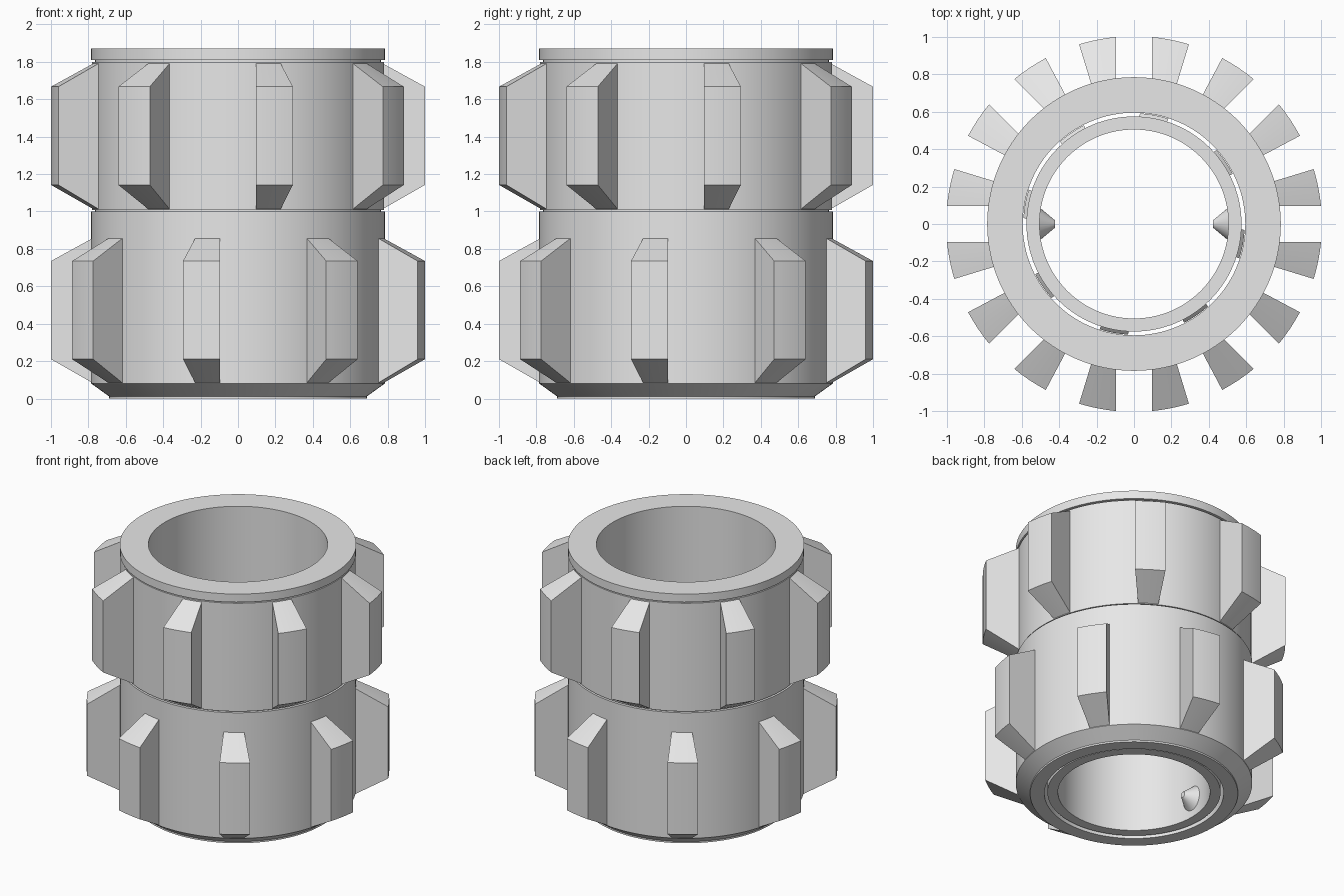
import bpy, bmesh, math
from mathutils import Matrix

cube = bpy.data.objects.get("Cube")
if cube:
    bpy.data.objects.remove(cube, do_unlink=True)

grey = bpy.data.materials.new("light_grey")
grey.use_nodes = True
grey.diffuse_color = (0.8, 0.8, 0.8, 1)
grey.node_tree.nodes["Principled BSDF"].inputs["Base Color"].default_value = (0.8, 0.8, 0.8, 1)


def make_object(name, bm):
    """Turn a bmesh into a grey object with smooth curves and sharp edges."""
    bmesh.ops.recalc_face_normals(bm, faces=bm.faces)
    mesh = bpy.data.meshes.new(name)
    bm.to_mesh(mesh)
    bm.free()
    mesh.materials.append(grey)
    obj = bpy.data.objects.new(name, mesh)
    bpy.context.collection.objects.link(obj)
    bpy.ops.object.select_all(action='DESELECT')
    obj.select_set(True)
    bpy.context.view_layer.objects.active = obj
    bpy.ops.object.shade_smooth_by_angle(angle=math.radians(25))
    return obj


def skin(bm, rows, closed):
    """Bridge equal rows of points; each row is a closed loop."""
    rows = [[bm.verts.new(p) for p in row] for row in rows]
    n = len(rows[0])
    for i in range(len(rows) if closed else len(rows) - 1):
        a, b = rows[i], rows[(i + 1) % len(rows)]
        for j in range(n):
            k = (j + 1) % n
            bm.faces.new((a[j], a[k], b[k], b[j]))
    if not closed:
        bm.faces.new(rows[0])
        bm.faces.new(rows[-1])


def lathe(name, profile, segments=128):
    """Revolve a closed (radius, z) profile about the z axis."""
    bm = bmesh.new()
    angles = [math.tau * i / segments for i in range(segments)]
    skin(bm, [[(r * math.cos(a), r * math.sin(a), z) for r, z in profile] for a in angles], True)
    return make_object(name, bm)


def fins(name, profile, side, offset, end_angle, turn=0, steps=6):
    """Eight bevelled fins: one wall at a fixed offset, the other wall radial."""
    for i in range(8):
        bm = bmesh.new()
        rows = []
        for s in range(steps + 1):
            row = []
            for r, z in profile:
                start = math.asin(offset / r)
                a = start + (end_angle - start) * s / steps
                row.append((side * r * math.sin(a), -r * math.cos(a), z))
            rows.append(row)
        skin(bm, rows, False)
        bmesh.ops.rotate(bm, verts=bm.verts, matrix=Matrix.Rotation(turn + i * math.tau / 8, 3, 'Z'))
        make_object(f"{name}_{i + 1}", bm)


# Housing: chamfered foot, two drums split by a groove, and a top collar
BORE, BODY, GROOVE = 0.595, 0.785, 0.765
lathe("housing", [
    (BORE, 0), (0.69, 0), (0.69, 0.012), (BODY, 0.08),
    (BODY, 1.0), (GROOVE, 1.0), (GROOVE, 1.008), (0.78, 1.008),
    (0.78, 1.8), (GROOVE, 1.8), (GROOVE, 1.81), (BODY, 1.81),
    (BODY, 1.87), (BORE, 1.87)])

# Inner sleeve
lathe("inner_sleeve", [(0.505, 0.01), (0.575, 0.01), (0.575, 0.98), (0.505, 0.98)])

# Staggered rows of fins
TIP = 1.0045
for label, z, side in (("lower_fin", 0.08, -1), ("upper_fin", 1.012, 1)):
    fins(label, [(0.778, z), (TIP, z + 0.13), (TIP, z + 0.655), (0.778, z + 0.78)],
         side, 0.095, math.radians(17))

# Thin lugs in the gap around the sleeve
fins("sleeve_lug", [(0.572, 0.2), (0.592, 0.22), (0.592, 0.5), (0.572, 0.52)],
     1, 0.03, math.radians(18), turn=math.radians(-21))

# Blunt pins pointing inward from the sleeve wall
for label, side in (("left_pin", 1), ("right_pin", -1)):
    bm = bmesh.new()
    bmesh.ops.create_cone(bm, cap_ends=True, segments=32, radius1=0.095, radius2=0.02, depth=0.09)
    bmesh.ops.rotate(bm, verts=bm.verts, matrix=Matrix.Rotation(-side * math.pi / 2, 3, 'Y'))
    bmesh.ops.translate(bm, verts=bm.verts, vec=(side * 0.468, 0, 0.15))
    make_object(label, bm)
